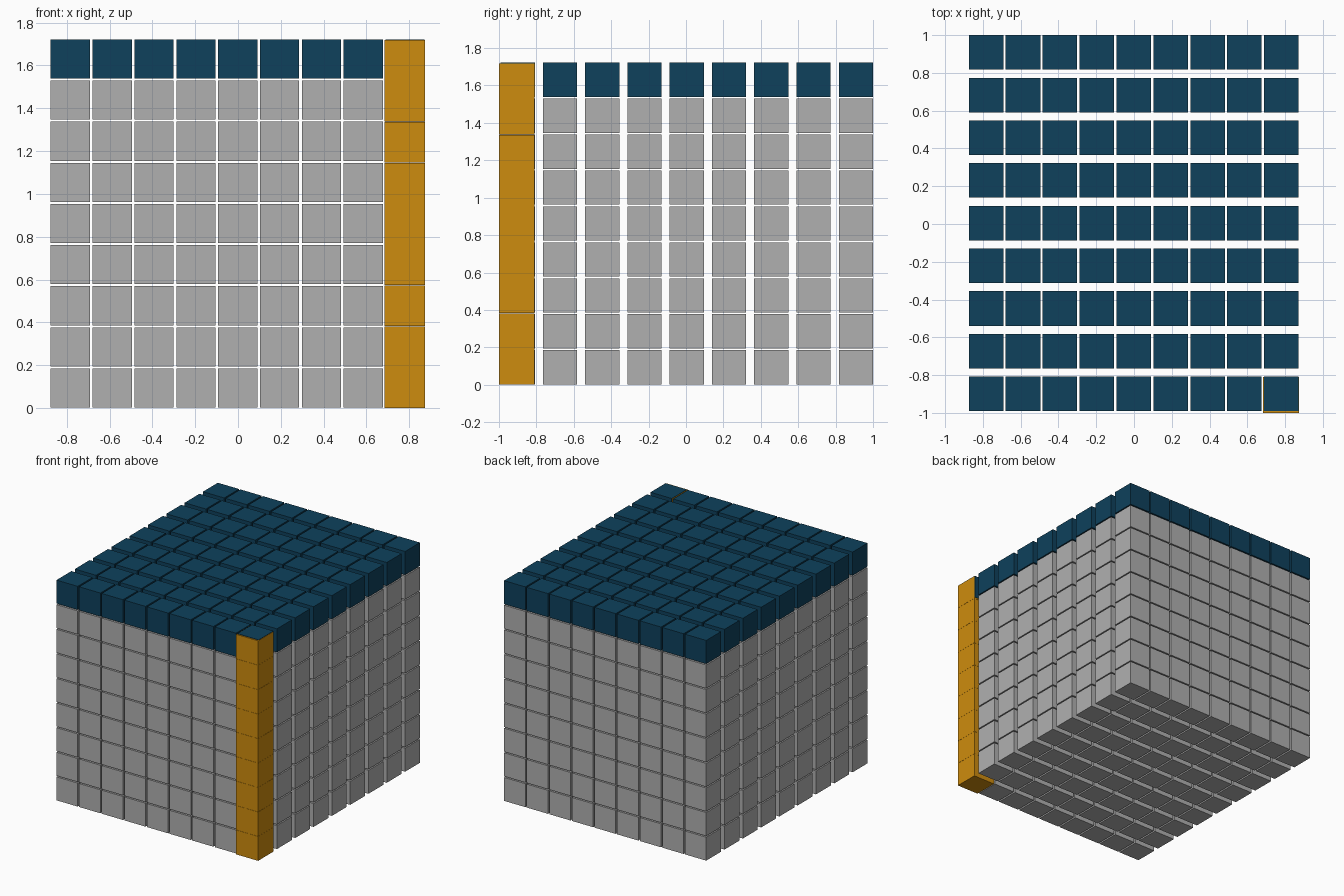
import bpy, bmesh
from mathutils import Matrix, Vector

if "Cube" in bpy.data.objects:
    bpy.data.objects.remove(bpy.data.objects["Cube"])


def material(name, rgb):
    # sRGB 0-255 to linear
    lin = [((c / 255 + 0.055) / 1.055) ** 2.4 if c > 10 else c / 255 / 12.92 for c in rgb]
    m = bpy.data.materials.new(name)
    m.diffuse_color = (*lin, 1)
    m.use_nodes = True
    m.node_tree.nodes["Principled BSDF"].inputs["Base Color"].default_value = m.diffuse_color
    return m


def blocks(name, centres, size, mat):
    # one object made of many equal boxes
    bm = bmesh.new()
    for c in centres:
        bmesh.ops.create_cube(bm, size=1, matrix=Matrix.Translation(c) @ Matrix.Diagonal((*size, 1)))
    me = bpy.data.meshes.new(name)
    bm.to_mesh(me)
    bm.free()
    me.materials.append(mat)
    ob = bpy.data.objects.new(name, me)
    bpy.context.collection.objects.link(ob)
    return ob


grey = material("light grey", (176, 176, 176))
blue = material("deep blue", (14, 65, 92))
orange = material("amber orange", (206, 140, 14))

N = 9
S = 0.183                       # block size
PX, PY, PZ = 0.1954, 0.2259, 0.1921


def centre(i, j, k):
    return Vector((-0.783 + i * PX, -0.899 + j * PY, 0.0935 + k * PZ))


# grey body: eight layers without the front right corner column
blocks("grey_blocks",
       [centre(i, j, k) for i in range(N) for j in range(N) for k in range(N - 1)
        if (i, j) != (N - 1, 0)],
       (S, S, S), grey)

# blue top layer
blocks("top_layer", [centre(i, j, N - 1) for i in range(N) for j in range(N)],
       (S, S, S), blue)

# orange corner column, slightly larger blocks just below the blue top
blocks("corner_column", [(0.779, -0.905, 0.0955 + k * 0.191) for k in range(N)],
       (0.19, 0.19, 0.19), orange)
